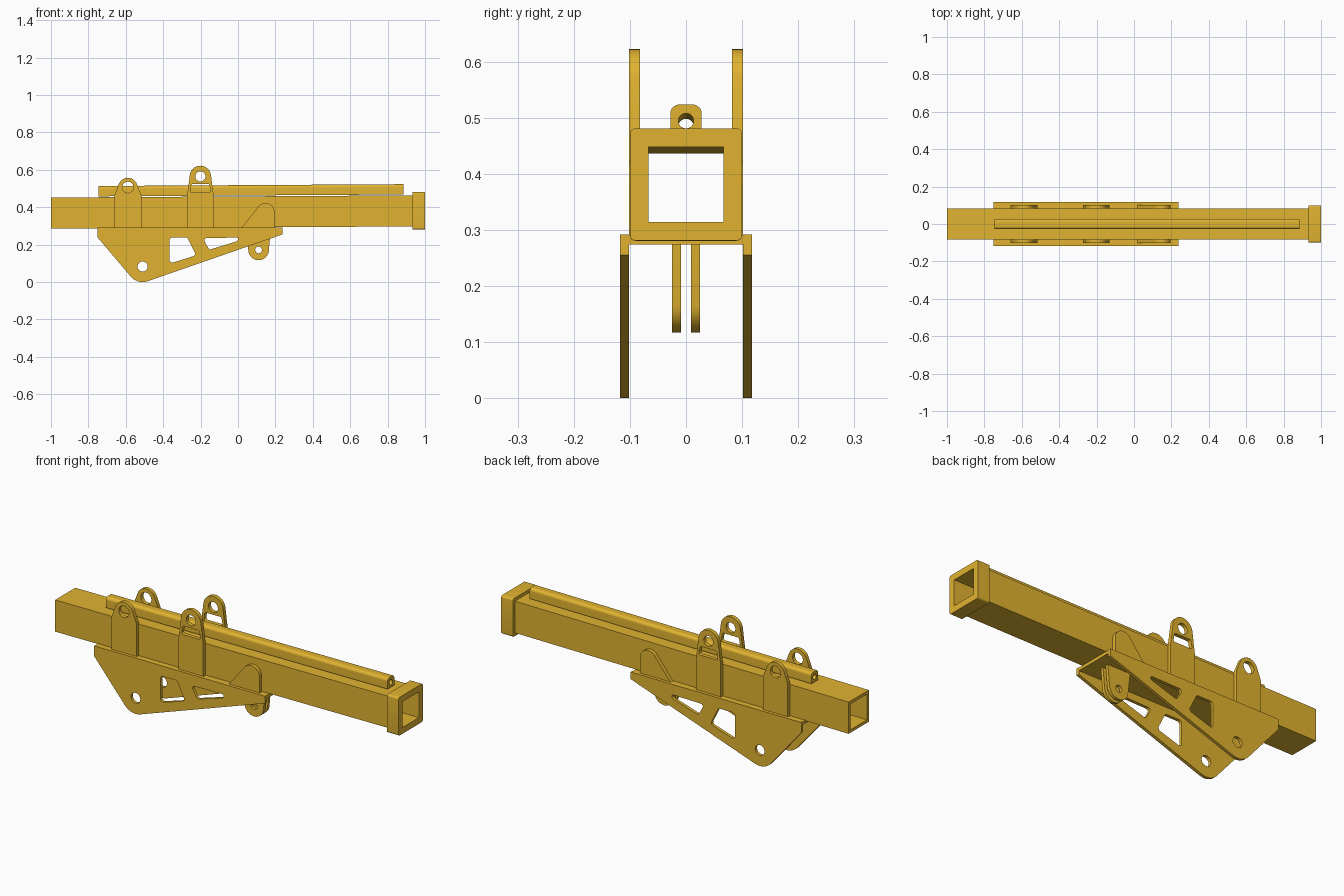
import bpy, bmesh
from math import sin, cos, pi, radians
from mathutils import Vector
from mathutils.geometry import convex_hull_2d

if "Cube" in bpy.data.objects:
    bpy.data.objects.remove(bpy.data.objects["Cube"])

mat = bpy.data.materials.new("ochre_paint")
mat.diffuse_color = (0.75, 0.45, 0.03, 1)
mat.use_nodes = True
mat.node_tree.nodes["Principled BSDF"].inputs["Base Color"].default_value = mat.diffuse_color
TILT = 0.006  # slight rise of the beam along x


def hull(*discs):
    """Outline wrapped around discs (x, z, radius); radius 0 is a sharp corner."""
    pts = []
    for x, z, r in discs:
        n = 48 if r > 0.012 else 24
        pts += [Vector((x + r * cos(2 * pi * i / n), z + r * sin(2 * pi * i / n)))
                for i in range(n)] if r else [Vector((x, z))]
    return [pts[i] for i in convex_hull_2d(pts)]


def rect(x0, x1, z0, z1, r=0):
    return hull(*[(x, z, r) for x in (x0 + r, x1 - r) for z in (z0 + r, z1 - r)])


def extrude(name, loops, lo, hi, axis='y', tilt=0):
    """Fill the first loop, minus the other loops, and extrude from lo to hi."""
    cu = bpy.data.curves.new(name, 'CURVE')
    cu.dimensions, cu.fill_mode, cu.extrude = '2D', 'BOTH', (hi - lo) / 2
    for loop in loops:
        sp = cu.splines.new('POLY')
        sp.points.add(len(loop) - 1)
        for p, v in zip(sp.points, loop):
            p.co = (v.x, v.y, 0, 1)
        sp.use_cyclic_u = True
    tmp = bpy.data.objects.new(name + "_tmp", cu)
    bpy.context.collection.objects.link(tmp)
    dg = bpy.context.evaluated_depsgraph_get()
    me = bpy.data.meshes.new_from_object(tmp.evaluated_get(dg))
    bpy.data.objects.remove(tmp)
    bpy.data.curves.remove(cu)
    bm = bmesh.new()
    bm.from_mesh(me)
    mid = (lo + hi) / 2
    for v in bm.verts:
        a, b, c = v.co
        v.co = (a, c + mid, b) if axis == 'y' else (c + mid, a, b)
        v.co.z += tilt * v.co.x
    bmesh.ops.remove_doubles(bm, verts=bm.verts, dist=1e-5)
    bmesh.ops.recalc_face_normals(bm, faces=bm.faces)
    bm.to_mesh(me)
    bm.free()
    me.name = name
    me.materials.clear()
    me.materials.append(mat)
    ob = bpy.data.objects.new(name, me)
    bpy.context.collection.objects.link(ob)
    bpy.ops.object.select_all(action='DESELECT')
    ob.select_set(True)
    bpy.context.view_layer.objects.active = ob
    bpy.ops.object.shade_smooth_by_angle(angle=radians(30))
    return ob


def pair(name, loops, inner, outer):
    extrude(name + "_front", loops, -outer, -inner)
    extrude(name + "_back", loops, inner, outer)


# Hollow beam and end collar
bore = rect(-0.067, 0.067, 0.308, 0.442)
extrude("beam", [rect(-0.083, 0.083, 0.292, 0.458), bore], -1, 0.96, 'x', TILT)
extrude("end_collar", [rect(-0.1, 0.1, 0.275, 0.475, 0.01), bore], 0.932, 1, 'x', TILT)

# Bored rod on top of the beam
rod = hull((-0.012, 0.502, 0.016), (0.012, 0.502, 0.016),
           (-0.028, 0.463, 0), (0.028, 0.463, 0))
extrude("top_rod", [rod, hull((0, 0.489, 0.0135))], -0.745, 0.885, 'x', TILT)

# Large side plates with pin hole and two windows
side = hull((-0.75, 0.292, 0), (0.238, 0.292, 0), (-0.75, 0.238, 0),
            (0.238, 0.255, 0), (-0.51, 0.083, 0.083))
window_a = hull((-0.351, 0.223, 0.015), (-0.28, 0.223, 0.015),
                (-0.245, 0.152, 0.015), (-0.351, 0.119, 0.015))
window_b = hull((-0.168, 0.223, 0.012), (-0.008, 0.23, 0.008),
                (-0.01, 0.225, 0.008), (-0.148, 0.187, 0.012))
pair("side_plate", [side, hull((-0.51, 0.083, 0.027)), window_a, window_b], 0.102, 0.118)

# Plate joining the side plates under the beam
extrude("floor_plate", [rect(-0.75, 0.238, 0.274, 0.29)], -0.102, 0.102)

# Upper lugs welded to the beam sides
rear = hull((-0.66, 0.28, 0), (-0.517, 0.28, 0), (-0.66, 0.465, 0),
            (-0.517, 0.465, 0), (-0.589, 0.505, 0.052))
pair("rear_lug", [rear, hull((-0.589, 0.507, 0.03))], 0.082, 0.102)
tall = hull((-0.272, 0.28, 0), (-0.13, 0.28, 0), (-0.272, 0.46, 0),
            (-0.13, 0.46, 0), (-0.201, 0.565, 0.057))
slot = hull((-0.246, 0.488, 0.009), (-0.156, 0.488, 0.009),
            (-0.161, 0.516, 0.009), (-0.241, 0.516, 0.009))
pair("tall_lug", [tall, hull((-0.201, 0.565, 0.027)), slot], 0.082, 0.102)
gusset = hull((0.01, 0.28, 0), (0.195, 0.28, 0), (0.147, 0.375, 0.048))
pair("gusset", [gusset], 0.082, 0.102)

# Twin clevis lugs under the beam
clevis = hull((0.043, 0.28, 0), (0.175, 0.28, 0), (0.11, 0.172, 0.055))
pair("clevis_lug", [clevis, hull((0.11, 0.172, 0.018))], 0.009, 0.025)
